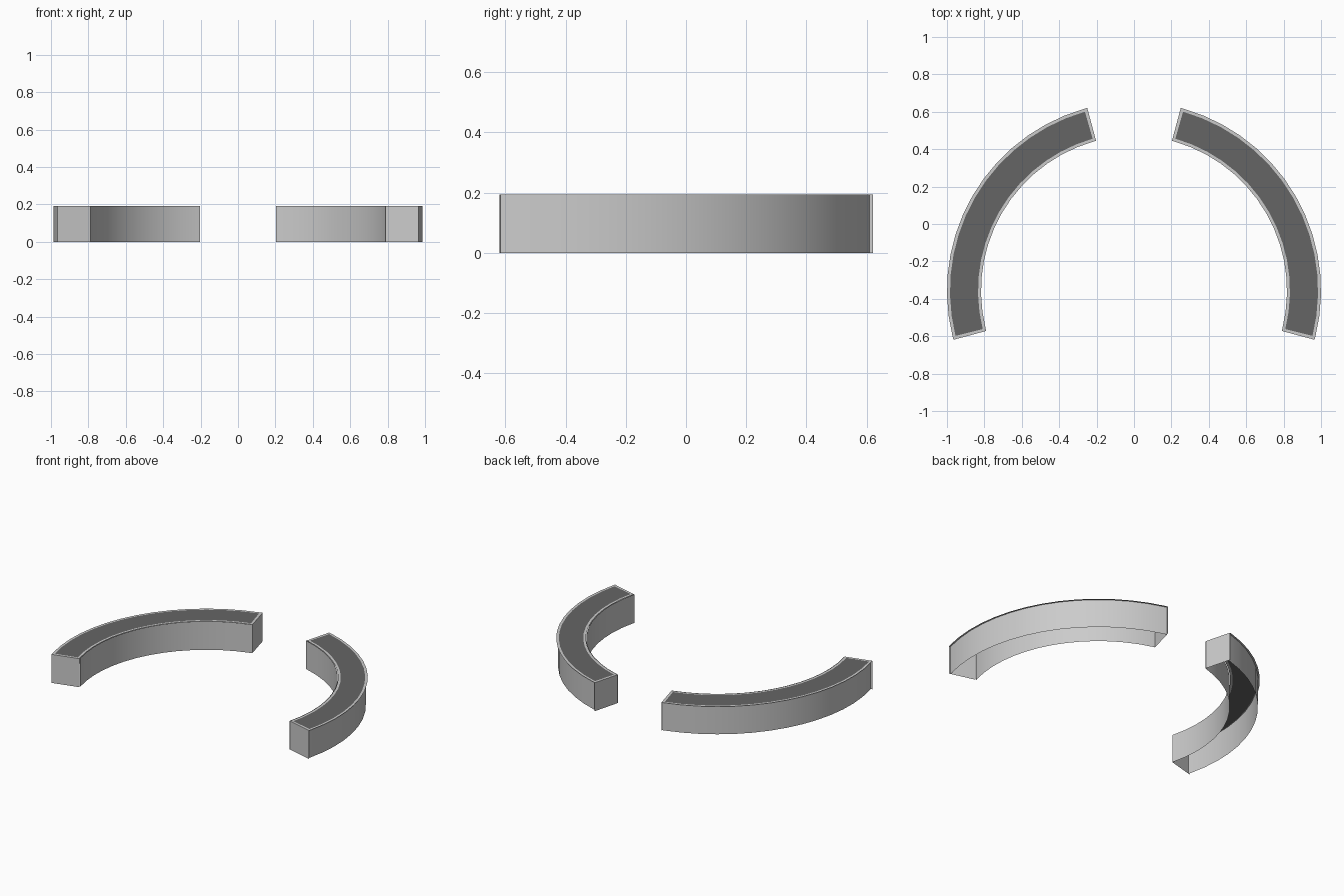
import bpy, math

if "Cube" in bpy.data.objects:
    bpy.data.objects.remove(bpy.data.objects["Cube"])

CX, CY = -0.012, -0.357          # arc centre of the right-hand piece
R_OUT, R_IN = 1.012, 0.83
TOP = 0.193
RIM = 0.016
A0, A1 = math.radians(-15), math.radians(75)
DA = RIM / 0.92                  # rim width at the ends, as an angle
SEG = 14


def span(a, b, n):
    return [a + (b - a) * i / n for i in range(n + 1)]


FULL = [A0] + span(A0 + DA, A1 - DA, SEG) + [A1]
INNER = FULL[1:-1]


def point(r, a, z):
    return (CX + r * math.cos(a), CY + r * math.sin(a), z)


def build(name, strips, mat=None):
    """Sweep each ((r, z), (r, z), angles) strip and mirror it across x."""
    verts, faces = [], []
    for p, q, angles in strips:
        base = len(verts)
        for a in angles:
            verts += [point(p[0], a, p[1]), point(q[0], a, q[1])]
        for i in range(len(angles) - 1):
            k = base + 2 * i
            faces.append((k, k + 1, k + 3, k + 2))
    return finish(name, verts, faces, mat)


def finish(name, verts, faces, mat=None):
    me = bpy.data.meshes.new(name)
    me.from_pydata(verts, [], faces)
    ob = bpy.data.objects.new(name, me)
    bpy.context.collection.objects.link(ob)
    ob.modifiers.new("Mirror", "MIRROR").use_axis[0] = True
    if mat:
        me.materials.append(mat)
    bpy.ops.object.select_all(action='DESELECT')
    ob.select_set(True)
    bpy.context.view_layer.objects.active = ob
    bpy.ops.object.shade_smooth_by_angle(angle=math.radians(30))
    return ob


dark = bpy.data.materials.new("dark_grey")
dark.diffuse_color = (0.13, 0.13, 0.13, 1)
dark.use_nodes = True
dark.node_tree.nodes["Principled BSDF"].inputs["Base Color"].default_value = dark.diffuse_color

# Dark top surface
build("top_panel", [((R_IN + RIM, TOP), (R_OUT - RIM, TOP), INNER)], dark)

# Pale border around the top
build("top_rim", [
    ((R_IN, TOP), (R_IN + RIM, TOP), FULL),
    ((R_OUT - RIM, TOP), (R_OUT, TOP), FULL),
    ((R_IN + RIM, TOP), (R_OUT - RIM, TOP), FULL[:2]),
    ((R_IN + RIM, TOP), (R_OUT - RIM, TOP), FULL[-2:]),
])

# Curved side walls, the outer one set slightly under the rim
WALL = R_OUT - 0.012
build("outer_wall", [((WALL, TOP), (WALL, 0), FULL)])
build("inner_wall", [((R_IN - 0.003, 0), (R_IN - 0.003, TOP), FULL)])

# Flat end walls; the underside stays open
ends = []
for a in (A0, A1):
    ends += [point(R_IN, a, 0), point(R_OUT, a, 0),
             point(R_OUT, a, TOP), point(R_IN, a, TOP)]
finish("end_walls", ends, [(0, 1, 2, 3), (7, 6, 5, 4)])
